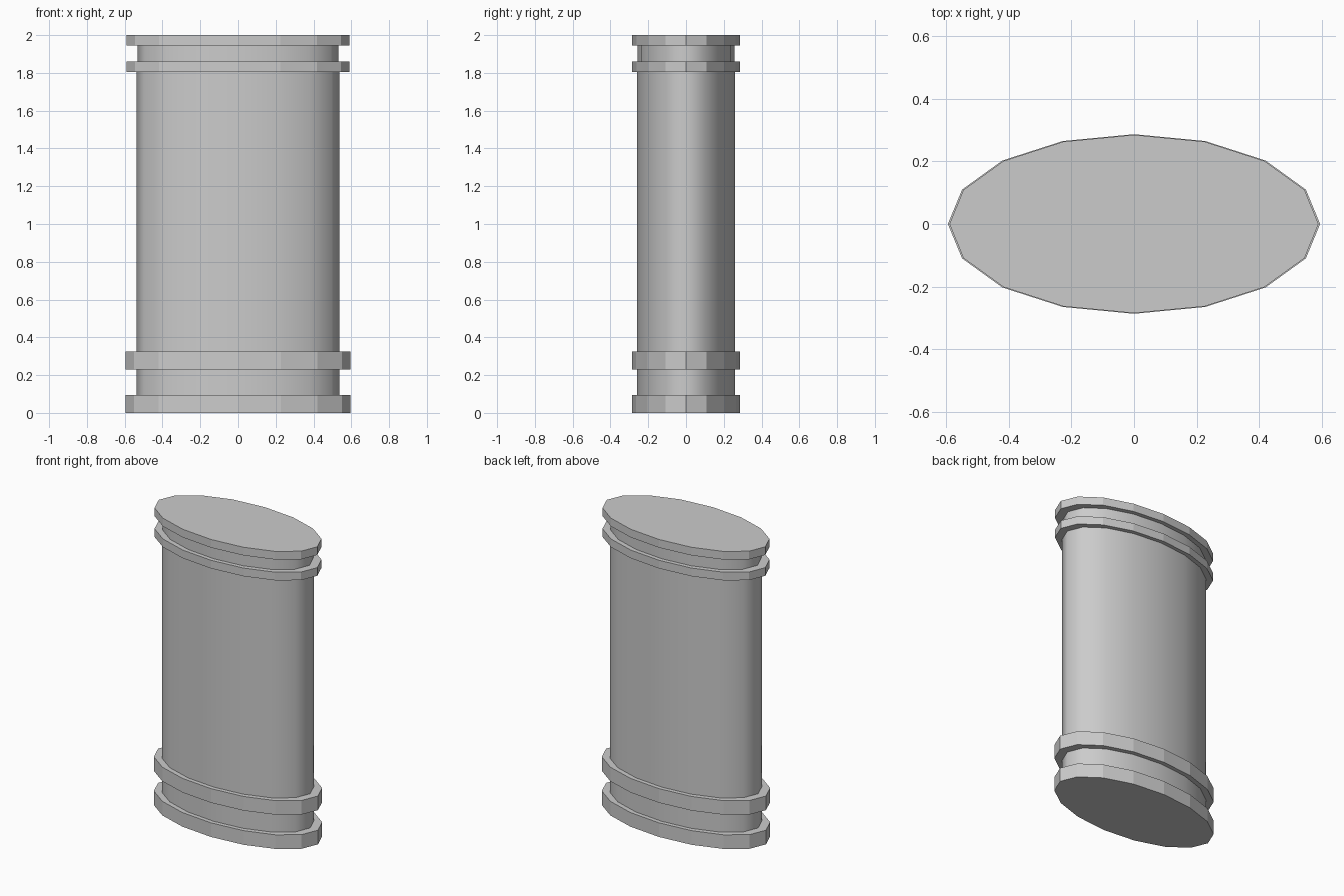
import bpy
import math

cube = bpy.data.objects.get("Cube")
if cube:
    bpy.data.objects.remove(cube, do_unlink=True)

# Single stone colour
stone = bpy.data.materials.new("light_grey_stone")
stone.use_nodes = True
grey = (0.6, 0.6, 0.6, 1.0)
stone.diffuse_color = grey
stone.node_tree.nodes["Principled BSDF"].inputs["Base Color"].default_value = grey


def oval_drum(name, rx, ry, bottom, top, smooth=False):
    """Sixteen-sided oval drum standing between two heights."""
    bpy.ops.mesh.primitive_cylinder_add(vertices=16, radius=1, depth=1,
                                        location=(0, 0, (bottom + top) / 2))
    drum = bpy.context.object
    drum.name = name
    drum.scale = (rx, ry, top - bottom)
    bpy.ops.object.transform_apply(location=False, rotation=False, scale=True)
    drum.data.materials.append(stone)
    if smooth:
        bpy.ops.object.shade_smooth_by_angle(angle=math.radians(60))
    return drum


# Flat-faced rings
oval_drum("base_ring", 0.595, 0.287, 0, 0.095)
oval_drum("lower_ring", 0.595, 0.287, 0.23, 0.325)
oval_drum("upper_ring", 0.59, 0.285, 1.805, 1.86)
oval_drum("top_cap", 0.59, 0.285, 1.945, 2)

# Smooth column sections between the rings
oval_drum("lower_neck", 0.537, 0.259, 0.095, 0.23, smooth=True)
oval_drum("column_shaft", 0.537, 0.259, 0.325, 1.805, smooth=True)
oval_drum("upper_neck", 0.532, 0.257, 1.86, 1.945, smooth=True)
